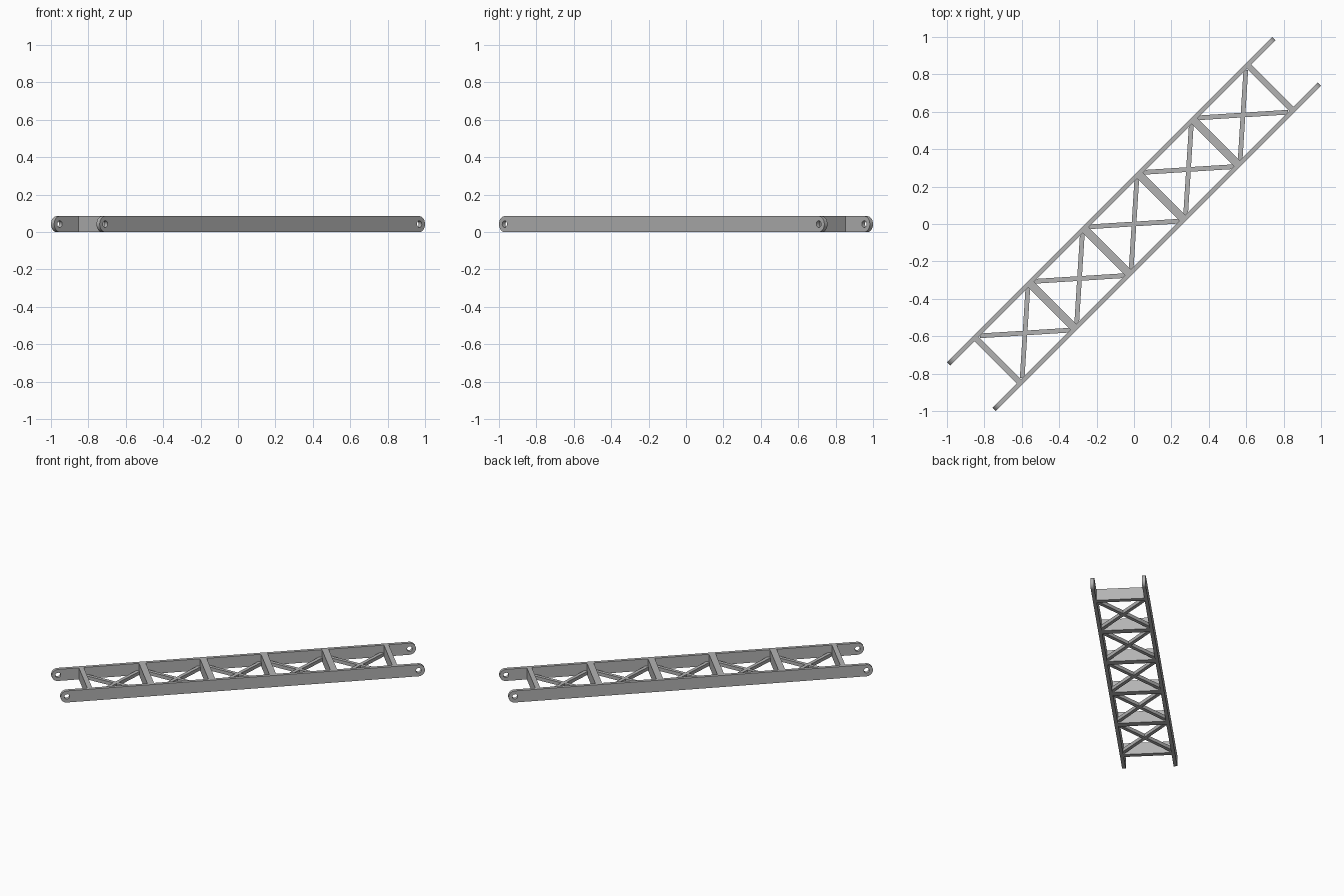
import bpy, bmesh, math
from mathutils import Matrix, Vector

if "Cube" in bpy.data.objects:
    bpy.data.objects.remove(bpy.data.objects["Cube"])

HALF_LEN, OUTER, INNER, HEIGHT = 1.23, 0.184, 0.16, 0.085
BAYS, PITCH = 5, 0.412
TURN = Matrix.Rotation(math.radians(45), 4, 'Z')

steel = bpy.data.materials.new("steel_grey")
steel.use_nodes = True
GREY = (0.45, 0.45, 0.45, 1)
steel.diffuse_color = GREY
steel.node_tree.nodes["Principled BSDF"].inputs["Base Color"].default_value = GREY


def finish(name, bm):
    """Turn the bmesh into an object lying along the diagonal."""
    bmesh.ops.recalc_face_normals(bm, faces=bm.faces)
    bm.transform(TURN)
    mesh = bpy.data.meshes.new(name)
    bm.to_mesh(mesh)
    bm.free()
    mesh.materials.append(steel)
    obj = bpy.data.objects.new(name, mesh)
    bpy.context.collection.objects.link(obj)
    return obj


def bar(name, center, size, angle=0):
    bm = bmesh.new()
    bmesh.ops.create_cube(bm, size=1)
    bm.transform(Matrix.Translation(center) @ Matrix.Rotation(angle, 4, 'Z')
                 @ Matrix.Diagonal((*size, 1)))
    return finish(name, bm)


def arc(cx, radius, start, end, steps):
    return [Vector((cx + radius * math.cos(a), 0, HEIGHT / 2 + radius * math.sin(a)))
            for a in (start + (end - start) * i / steps for i in range(steps + 1))]


def rail(name, side):
    """Round-ended flat bar with a pin hole at each end."""
    r, q = HEIGHT / 2, math.pi / 2
    cx = HALF_LEN - r
    loops = [arc(cx, r, -q, q, 16) + arc(-cx, r, q, 3 * q, 16)]
    loops += [arc(s * cx, 0.018, 0, 4 * q, 24)[:-1] for s in (-1, 1)]
    bm = bmesh.new()
    edges = []
    for loop in loops:
        verts = [bm.verts.new(p) for p in loop]
        edges += [bm.edges.new((v, verts[i - 1])) for i, v in enumerate(verts)]
    bmesh.ops.triangle_fill(bm, edges=edges, use_beauty=True)
    depth = OUTER - INNER
    geom = bmesh.ops.extrude_face_region(bm, geom=bm.faces[:])["geom"]
    bmesh.ops.translate(bm, vec=(0, depth, 0),
                        verts=[g for g in geom if isinstance(g, bmesh.types.BMVert)])
    bmesh.ops.translate(bm, vec=(0, INNER if side > 0 else -OUTER, 0), verts=bm.verts)
    obj = finish(name, bm)
    bpy.ops.object.select_all(action='DESELECT')
    obj.select_set(True)
    bpy.context.view_layer.objects.active = obj
    bpy.ops.object.shade_smooth_by_angle(angle=math.radians(30))


rail("left_rail", -1)
rail("right_rail", 1)

# Cross plates between the rails, thicker where two bays meet
for i in range(BAYS + 1):
    thick = 0.033 if i in (0, BAYS) else 0.045
    u = (i - BAYS / 2) * PITCH
    bar(f"cross_plate_{i + 1}", (u, 0, HEIGHT / 2), (thick, 2 * INNER, HEIGHT))

# Crossed braces in each bay
for i in range(BAYS):
    u = (i - (BAYS - 1) / 2) * PITCH
    for s, label in ((-1, "a"), (1, "b")):
        bar(f"brace_{i + 1}{label}", (u, 0, 0.02), (0.485, 0.025, 0.025),
            s * math.radians(41.4))
